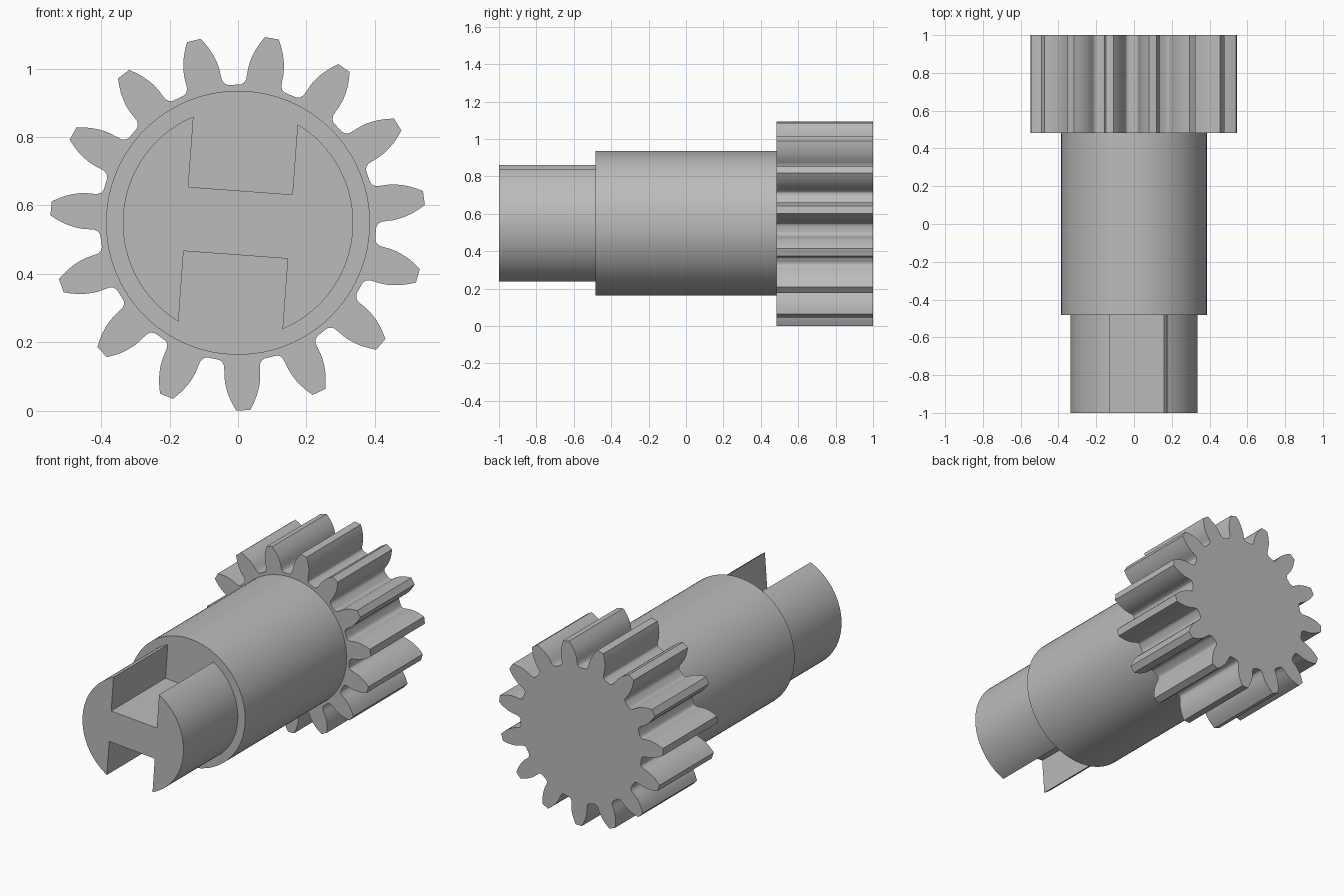
import bpy, bmesh
from math import sin, cos, pi, radians, acos, hypot, atan2

cube = bpy.data.objects.get("Cube")
if cube:
    bpy.data.objects.remove(cube, do_unlink=True)

AXIS_Z = 0.549      # height of the shaft axis
SHOULDER = 0.483    # |y| where the shaft changes diameter
OVERLAP = 0.02      # hidden embedding between sections

grey = bpy.data.materials.new("plain grey")
grey.use_nodes = True
colour = (0.5, 0.5, 0.5, 1)
grey.diffuse_color = colour
grey.node_tree.nodes["Principled BSDF"].inputs["Base Color"].default_value = colour


def prism(name, outline, y0, y1):
    """Extrude a closed (x, z) outline along the shaft axis."""
    bm = bmesh.new()
    cap = bm.faces.new([bm.verts.new((x, y0, z + AXIS_Z)) for x, z in outline])
    new = bmesh.ops.extrude_face_region(bm, geom=[cap], use_keep_orig=True)["geom"]
    verts = [g for g in new if isinstance(g, bmesh.types.BMVert)]
    bmesh.ops.translate(bm, verts=verts, vec=(0, y1 - y0, 0))
    bmesh.ops.recalc_face_normals(bm, faces=bm.faces)
    mesh = bpy.data.meshes.new(name)
    bm.to_mesh(mesh)
    bm.free()
    mesh.materials.append(grey)
    obj = bpy.data.objects.new(name, mesh)
    bpy.context.collection.objects.link(obj)
    bpy.ops.object.select_all(action="DESELECT")
    obj.select_set(True)
    bpy.context.view_layer.objects.active = obj
    bpy.ops.object.shade_smooth_by_angle(angle=radians(25))
    return obj


def arc(radius, start, end, steps):
    return [(radius * cos(start + (end - start) * i / steps),
             radius * sin(start + (end - start) * i / steps)) for i in range(steps + 1)]


def turned(points, angle):
    c, s = cos(angle), sin(angle)
    return [(x * c - z * s, x * s + z * c) for x, z in points]


# Pinion: one tooth flank as (height along tooth, half width), mirrored and repeated
TEETH = 15
flank = [(0.398, 0.070), (0.400, 0.064), (0.406, 0.057), (0.416, 0.0525),
         (0.430, 0.0522), (0.450, 0.0525), (0.470, 0.0505), (0.490, 0.0460),
         (0.510, 0.0395), (0.530, 0.0305), (0.5485, 0.0205)]
tooth = [(r, -w) for r, w in flank] + [(r, w) for r, w in reversed(flank)]
pinion = []
for k in range(TEETH):
    pinion += turned(tooth, radians(7.6) + 2 * pi * k / TEETH)
prism("pinion_gear", pinion, SHOULDER, 1.0)

# Main cylindrical shaft
prism("main_shaft", arc(0.386, 0, 2 * pi, 96)[:-1], -SHOULDER, SHOULDER + OVERLAP)

# Slotted drive end: round spigot with two opposed slots leaving a central web
RADIUS, SLOT, WEB = 0.337, 0.1525, 0.094
edge = acos(SLOT / RADIUS)
half = arc(RADIUS, -edge, edge, 34) + [(SLOT, WEB), (-SLOT, WEB)]
spigot = half + turned(half, pi)
prism("slotted_drive_end", turned(spigot, radians(-4.2)), -1.0, -SHOULDER + OVERLAP)
